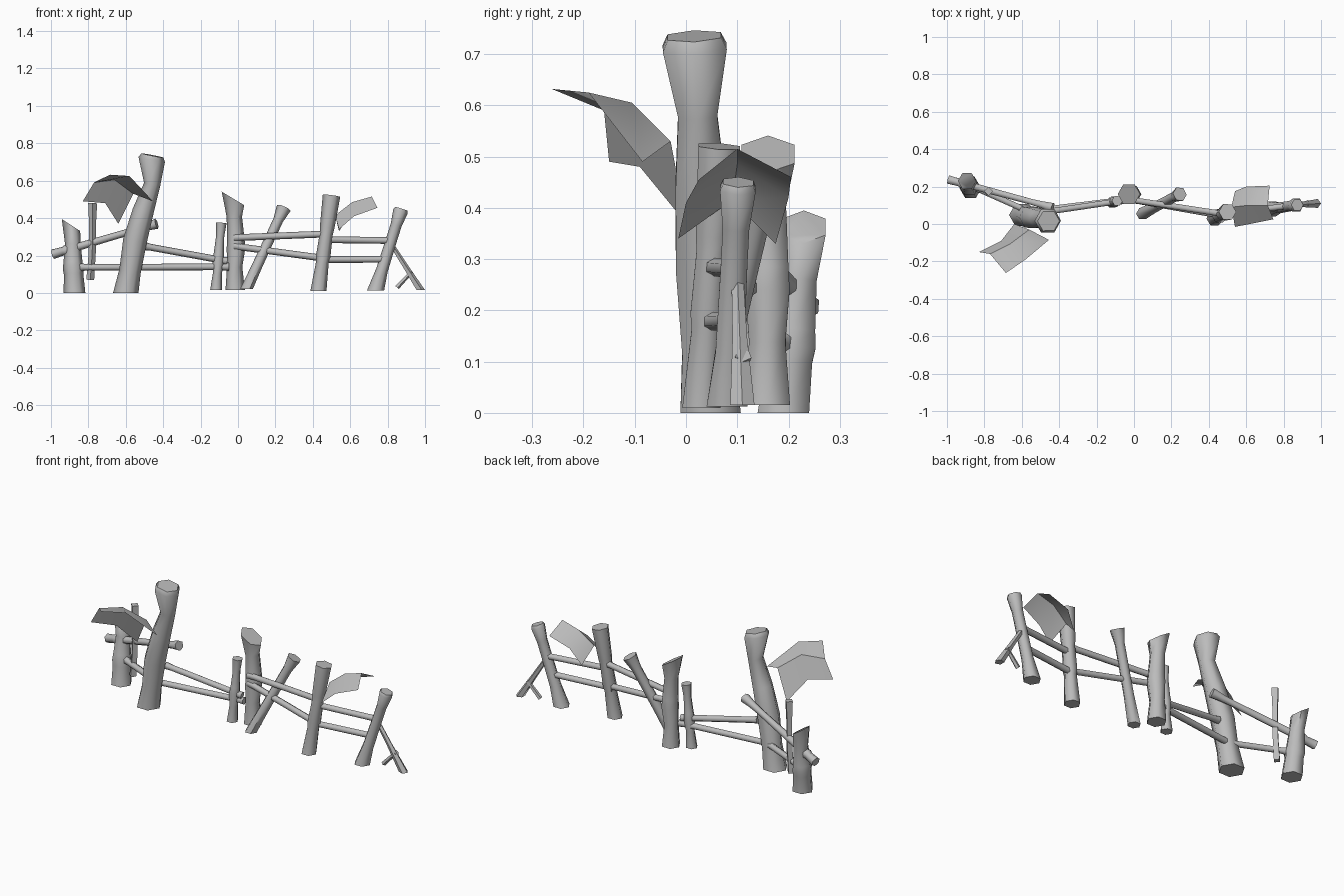
import bpy, bmesh, math
from mathutils import Vector

cube = bpy.data.objects.get("Cube")
if cube:
    bpy.data.objects.remove(cube, do_unlink=True)

grey = bpy.data.materials.new("plain_grey")
grey.use_nodes = True
grey.diffuse_color = (0.5, 0.5, 0.5, 1)
grey.node_tree.nodes["Principled BSDF"].inputs["Base Color"].default_value = (0.5, 0.5, 0.5, 1)


def finish(name, bm, angle):
    mesh = bpy.data.meshes.new(name)
    bm.to_mesh(mesh)
    bm.free()
    mesh.materials.append(grey)
    obj = bpy.data.objects.new(name, mesh)
    bpy.context.collection.objects.link(obj)
    bpy.ops.object.select_all(action='DESELECT')
    obj.select_set(True)
    bpy.context.view_layer.objects.active = obj
    bpy.ops.object.shade_smooth_by_angle(angle=math.radians(angle))


def stalk(name, start, end, rings, sides=6, standing=False, slope=0):
    """Closed cane from start to end; rings are (fraction, radius, sideways bend)."""
    a, b = Vector(start), Vector(end)
    axis = (b - a).normalized()
    bm = bmesh.new()
    loops = []
    for i, (t, r, bend) in enumerate(rings):
        level = (standing and i == 0) or (slope and i == len(rings) - 1)
        n = Vector((0, 0, 1)) if level else axis
        ref = Vector((1, 0, 0)) if abs(n.x) < 0.7 else Vector((0, 0, 1))
        u = (ref - n * ref.dot(n)).normalized()
        v = n.cross(u)
        centre = a.lerp(b, t) + Vector((bend, 0, 0))
        loop = []
        for k in range(sides):
            ang = math.tau * k / sides
            d = (u * math.cos(ang) + v * math.sin(ang)) * r
            if level and i:
                d.z += slope * d.x
            loop.append(bm.verts.new(centre + d))
        loops.append(loop)
    for low, high in zip(loops, loops[1:]):
        for k in range(sides):
            j = (k + 1) % sides
            bm.faces.new((low[k], low[j], high[j], high[k]))
    bm.faces.new(loops[0][::-1])
    bm.faces.new(loops[-1])
    bmesh.ops.recalc_face_normals(bm, faces=bm.faces)
    finish(name, bm, 62)


def leaf(name, rows):
    """Bent sheet through a small grid of points."""
    bm = bmesh.new()
    grid = [[bm.verts.new(p) for p in row] for row in rows]
    for r0, r1 in zip(grid, grid[1:]):
        for k in range(len(r0) - 1):
            bm.faces.new((r0[k], r0[k + 1], r1[k + 1], r1[k]))
    bmesh.ops.recalc_face_normals(bm, faces=bm.faces)
    if sum(f.normal.z for f in bm.faces) < 0:
        bmesh.ops.reverse_faces(bm, faces=bm.faces)
    finish(name, bm, 40)


# Main upright posts
stalk("end_post", (-.874, .19, 0), (-.893, .23, .363),
      [(0, .058, 0), (.28, .052, 0), (.36, .056, 0), (.45, .051, 0), (.72, .042, .005), (1, .049, 0)],
      standing=True, slope=-.65)
stalk("tall_post", (-.6, .048, 0), (-.457, .016, .735),
      [(0, .068, 0), (.16, .058, 0), (.38, .064, -.005), (.6, .057, .008), (.79, .044, .028),
       (.97, .072, 0), (1, .06, 0)], standing=True)
stalk("middle_post", (-.015, .158, .015), (-.027, .16, .505),
      [(0, .052, 0), (.25, .041, 0), (.46, .05, .01), (.55, .047, .01), (.8, .041, .005), (1, .06, 0)],
      standing=True, slope=-.6)
stalk("right_post", (.43, .03, .01), (.5, .065, .52),
      [(0, .043, 0), (.3, .034, 0), (.36, .039, 0), (.6, .035, 0), (.66, .039, 0), (1, .047, 0)],
      standing=True)
stalk("far_right_post", (.735, .08, .012), (.873, .102, .45),
      [(0, .046, 0), (.25, .032, 0), (.62, .03, 0), (.8, .03, 0), (.97, .04, 0), (1, .034, 0)],
      standing=True)

# Thin and leaning canes
stalk("short_cane", (-.117, .115, .015), (-.09, .125, .375),
      [(0, .032, 0), (.25, .024, 0), (.45, .032, 0), (.55, .027, 0), (.8, .022, 0), (1, .029, 0)],
      standing=True)
stalk("leaning_cane", (.045, .055, .02), (.245, .16, .455),
      [(0, .034, 0), (.3, .028, 0), (.6, .027, 0), (.85, .027, 0), (1, .04, 0)], standing=True)
stalk("slat", (-.79, .175, .07), (-.777, .175, .48),
      [(0, .021, 0), (.35, .019, .006), (.7, .018, .003), (1, .024, 0)], sides=4)
stalk("prop_cane", (.975, .11, .015), (.81, .1, .275),
      [(0, .025, 0), (.5, .015, 0), (1, .012, 0)], sides=5, standing=True)
stalk("prop_twig", (.85, .107, .03), (.927, .112, .112),
      [(0, .013, 0), (.8, .011, 0), (1, .017, 0)], sides=5)

# Cross rails, with slightly flared ends
rail = [(0, .022, 0), (.08, .018, 0), (.92, .018, 0), (1, .022, 0)]
rails = [
    ((-.84, .19, .137), (-.57, .07, .137)),
    ((-.58, .065, .137), (-.05, .13, .14)),
    ((-.5, .06, .25), (-.06, .125, .17)),
    ((-.02, .13, .295), (.47, .055, .315)),
    ((-.02, .13, .25), (.46, .045, .185)),
    ((.45, .05, .285), (.83, .098, .28)),
    ((.43, .045, .178), (.79, .088, .18)),
]
for i, (a, b) in enumerate(rails):
    stalk(f"rail_{i + 1}", a, b, rail)
stalk("sloping_rail", (-.99, .237, .207), (-.435, .088, .37),
      [(0, .026, 0), (.1, .023, 0), (.13, .03, 0), (.17, .021, 0), (.8, .018, 0), (.9, .021, 0), (1, .028, 0)])

# Hanging leaves
leaf("left_leaf", [
    [(-.83, -.15, .49), (-.71, -.09, .48), (-.64, 0, .37)],
    [(-.77, -.16, .59), (-.66, -.105, .605), (-.56, -.03, .53)],
    [(-.685, -.262, .632), (-.58, -.19, .625), (-.455, -.085, .49)]])
leaf("right_leaf", [
    [(.54, -.015, .34), (.62, .0, .41), (.745, .025, .455)],
    [(.52, .09, .415), (.61, .1, .485), (.715, .1, .515)],
    [(.54, .175, .33), (.6, .2, .42), (.725, .205, .46)]])
